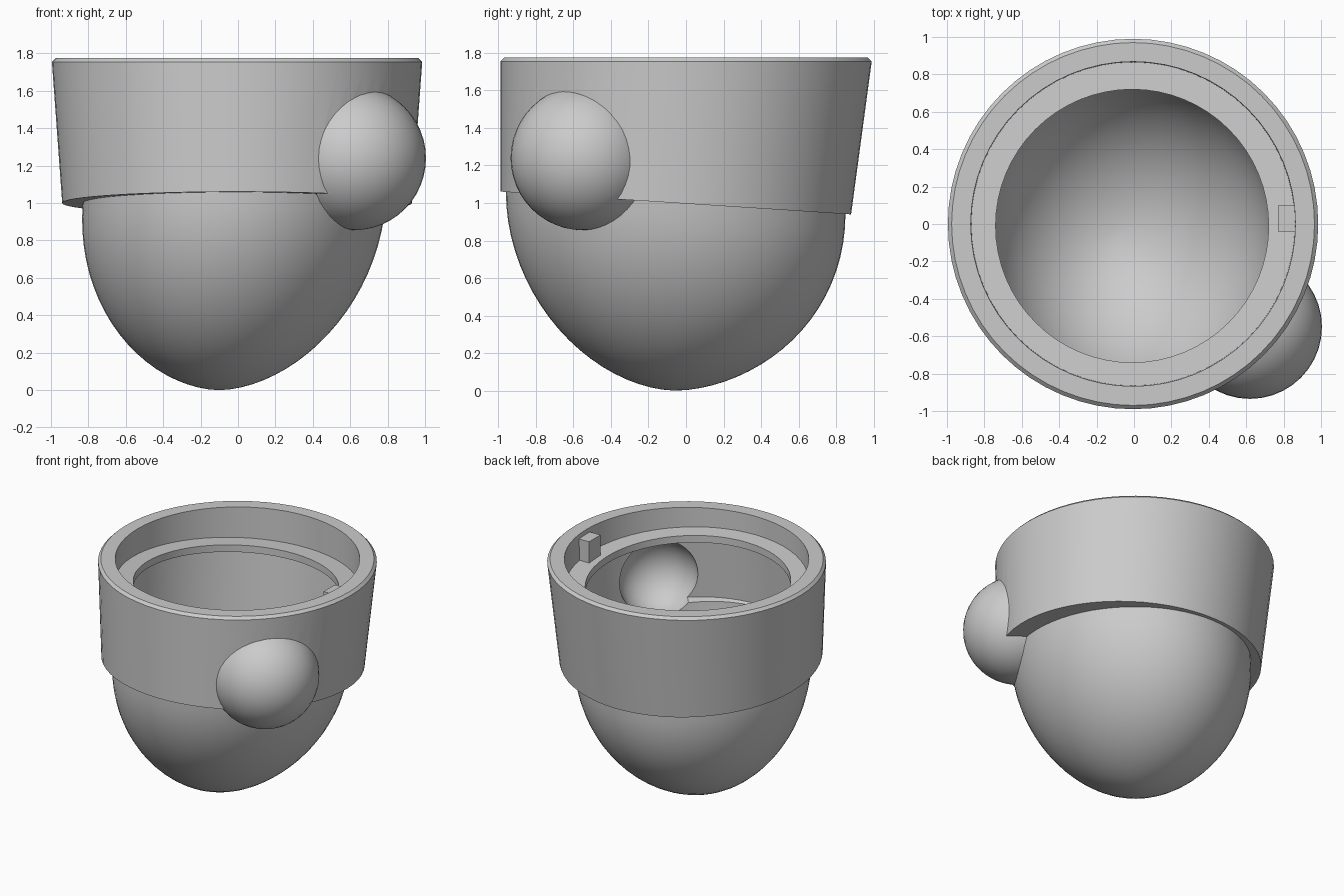
import bpy, bmesh
from math import sin, cos, pi, radians
from mathutils import Vector

SEGMENTS = 64
TILT = -0.065                       # slope of the collar's lower edge along y
BUMP = Vector((0.62, -0.55, 1.24))

old = bpy.data.objects.get("Cube")
if old:
    bpy.data.objects.remove(old, do_unlink=True)

grey = bpy.data.materials.new("plain grey")
grey.use_nodes = True
colour = (0.6, 0.6, 0.6, 1)
grey.diffuse_color = colour
grey.node_tree.nodes["Principled BSDF"].inputs["Base Color"].default_value = colour


def finish(name, bm):
    bmesh.ops.recalc_face_normals(bm, faces=bm.faces)
    mesh = bpy.data.meshes.new(name)
    bm.to_mesh(mesh)
    bm.free()
    mesh.materials.append(grey)
    obj = bpy.data.objects.new(name, mesh)
    bpy.context.collection.objects.link(obj)
    return obj


def loft(name, rings):
    """Closed solid through elliptical rings: (cx, cy, rx, ry, z, tilt)."""
    bm = bmesh.new()
    loops = []
    for cx, cy, rx, ry, z, tilt in rings:
        loop = []
        for i in range(SEGMENTS):
            a = 2 * pi * i / SEGMENTS
            dy = ry * sin(a)
            loop.append(bm.verts.new((cx + rx * cos(a), cy + dy, z + tilt * dy)))
        loops.append(loop)
    for a, b in zip(loops, loops[1:]):
        for i in range(SEGMENTS):
            j = (i + 1) % SEGMENTS
            bm.faces.new((a[i], a[j], b[j], b[i]))
    bm.faces.new(loops[0])
    bm.faces.new(loops[-1])
    return finish(name, bm)


def bowl_rings(rx, ry, floor, steps=20):
    """Rounded bowl that leans slightly towards -x at its bottom."""
    rings = []
    for i in range(steps + 1):
        a = radians(89) * i / steps
        r = cos(a) ** 1.1
        rings.append((-0.02 - 0.08 * sin(a), -0.055, rx * r, ry * r,
                      1 - (1 - floor) * sin(a), TILT * cos(a)))
    return rings


def ball(name, radius):
    bm = bmesh.new()
    bmesh.ops.create_uvsphere(bm, u_segments=40, v_segments=24, radius=radius)
    bmesh.ops.translate(bm, verts=bm.verts, vec=BUMP)
    return finish(name, bm)


def combine(target, other, operation):
    mod = target.modifiers.new(operation.lower(), 'BOOLEAN')
    mod.operation = operation
    mod.solver = 'EXACT'
    mod.object = other
    bpy.context.view_layer.objects.active = target
    bpy.ops.object.modifier_apply(modifier=mod.name)
    bpy.data.objects.remove(other, do_unlink=True)


# Outer body: bevelled rim, tapered collar, rounded bowl
body = loft("cup_body", [
    (-0.005, 0, 0.97, 0.97, 1.775, 0),
    (-0.005, 0, 0.99, 0.99, 1.755, 0),
    (-0.005, -0.055, 0.935, 0.935, 1.0, TILT),
] + bowl_rings(0.81, 0.905, 0))
combine(body, ball("bump", 0.385), 'UNION')

# Hollow inside: rim recess, thin ledge ring, undercut wall, bowl
cavity = loft("cavity", [
    (-0.005, 0, 0.87, 0.87, 1.9, 0),
    (-0.005, 0, 0.865, 0.865, 1.58, -0.06),
    (-0.01, -0.01, 0.73, 0.73, 1.58, -0.06),
    (-0.01, -0.01, 0.73, 0.73, 1.525, -0.06),
    (-0.005, -0.01, 0.87, 0.87, 1.52, -0.06),
    (-0.005, -0.055, 0.86, 0.86, 1.01, TILT),
] + bowl_rings(0.75, 0.84, 0.06))
combine(cavity, ball("bump_hollow", 0.29), 'UNION')
combine(body, cavity, 'DIFFERENCE')

# Locating key standing on the ledge
bm = bmesh.new()
bmesh.ops.create_cube(bm, size=1)
bmesh.ops.scale(bm, verts=bm.verts, vec=(0.13, 0.14, 0.19))
bmesh.ops.translate(bm, verts=bm.verts, vec=(0.835, 0.03, 1.645))
key = finish("locating_key", bm)

# Smooth shading with crisp steps
bpy.ops.object.select_all(action='DESELECT')
body.select_set(True)
bpy.context.view_layer.objects.active = body
bpy.ops.object.shade_smooth_by_angle(angle=radians(32))
